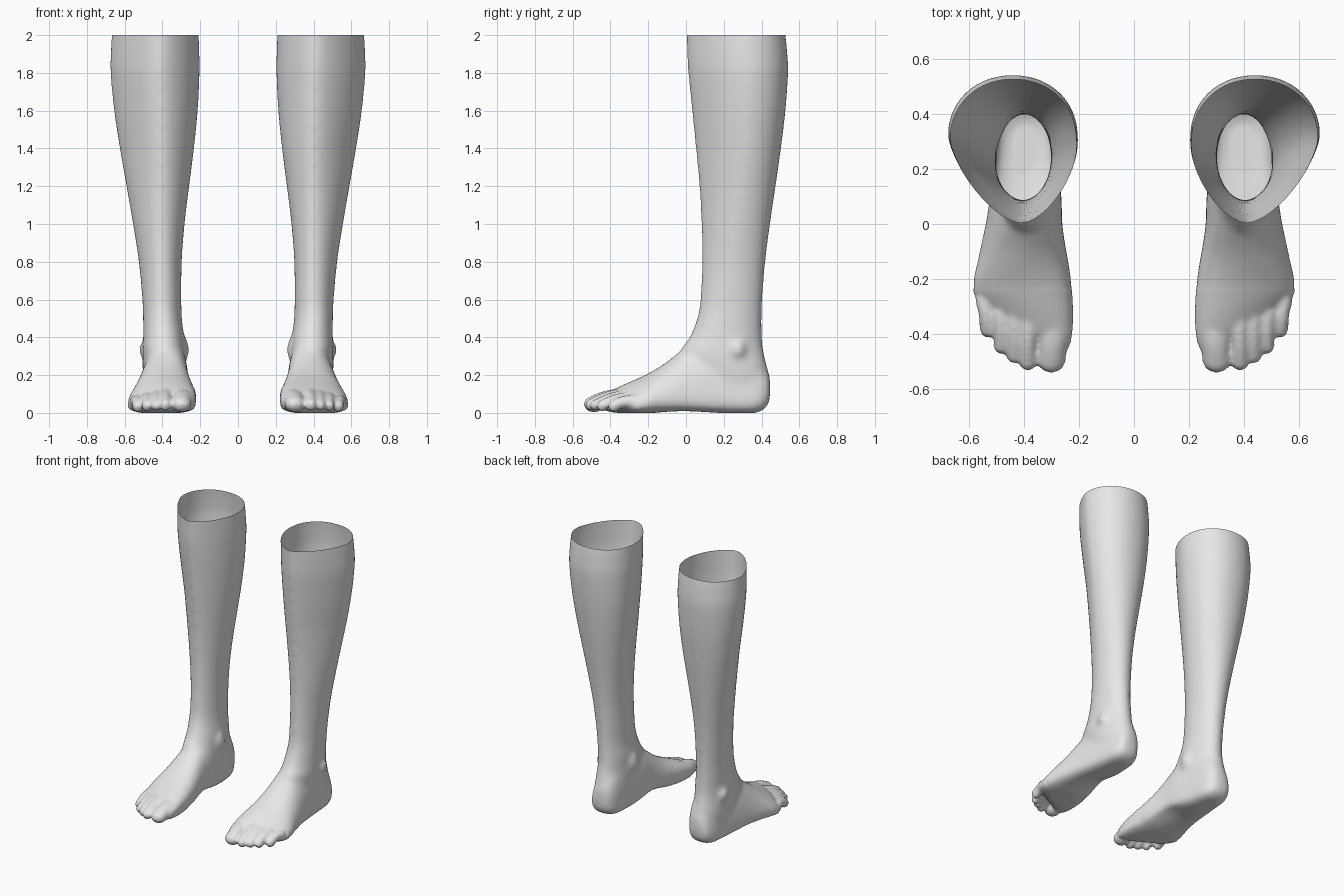
import bpy, bmesh, math
from mathutils import Matrix, Vector

if "Cube" in bpy.data.objects:
    bpy.data.objects.remove(bpy.data.objects["Cube"])

SEG = 40
bm = bmesh.new()


def smooth_rows(rows, steps=5):
    """Catmull-Rom interpolation between rows of numbers."""
    out = []
    for i in range(len(rows) - 1):
        a, b = rows[max(i - 1, 0)], rows[i]
        c, d = rows[i + 1], rows[min(i + 2, len(rows) - 1)]
        for k in range(steps):
            t = k / steps
            out.append([0.5 * (2 * q + (r - p) * t + (2 * p - 5 * q + 4 * r - s) * t * t
                               + (3 * q - p - 3 * r + s) * t ** 3)
                        for p, q, r, s in zip(a, b, c, d)])
    return out + [list(rows[-1])]


def loft(rings):
    """Closed skin over a list of point rings."""
    vs = [[bm.verts.new(p) for p in ring] for ring in rings]
    for a, b in zip(vs, vs[1:]):
        for i in range(SEG):
            j = (i + 1) % SEG
            bm.faces.new((a[i], a[j], b[j], b[i]))
    bm.faces.new(vs[0][::-1])
    bm.faces.new(vs[-1])


def power(v, e):
    return math.copysign(abs(v) ** e, v)


def ball(centre, radii):
    m = Matrix.Translation(centre) @ Matrix.Diagonal((*radii, 1))
    bmesh.ops.create_uvsphere(bm, u_segments=20, v_segments=12, radius=1, matrix=m)


def shin_ring(row):
    """Egg-shaped section, pointed at the shin bone."""
    z, x0, x1, y0, y1 = row
    k = min(max((z - 0.5) / 0.9, 0), 1)
    cx, hw = (x0 + x1) / 2, (x1 - x0) / 2
    yw = y0 + (0.5 + 0.08 * k) * (y1 - y0)
    ring = []
    for i in range(SEG):
        t = math.tau * i / SEG
        c, s = math.cos(t), math.sin(t)
        e = 1 + 0.27 * k if s < 0 else 1 - 0.04 * k
        x = cx + hw * power(c, e)
        y = yw + power(s, e) * ((y1 - yw) if s > 0 else (yw - y0))
        if s < 0:
            x += 0.03 * k * s
        ring.append((x, y, z))
    return ring


def foot_ring(row):
    """Flat-soled section with the ridge towards the big toe."""
    y, x0, x1, top, bot = row
    cx, hw = (x0 + x1) / 2, (x1 - x0) / 2
    zw = bot + min(0.36 * (top - bot), 0.075)
    skew = 0.55 * min(max((-0.15 - y) / 0.25, 0), 1)
    arch = 0.045 * math.exp(-((y - 0.0) / 0.14) ** 2)
    ring = []
    for i in range(SEG):
        t = math.tau * i / SEG
        c, s = math.cos(t), math.sin(t)
        if s >= 0:
            x = cx + hw * power(c, 0.95) - 0.035 * s * min(hw / 0.17, 1)
            z = zw + (top - zw) * power(s, 0.95)
        else:
            x = cx + hw * power(c, 0.75)
            z = zw + (zw - bot) * power(s, 0.6) + arch * max(0, 0.3 - c) * -s
        ring.append((x, y + skew * (x - 0.38), z))
    return ring


# shin and calf: z, inner x, outer x, front y, back y
shin = [(2.08, .215, .662, -.003, .515), (2.0, .209, .669, 0, .527), (1.9, .205, .675, .004, .537),
        (1.8, .204, .676, .01, .541), (1.6, .214, .657, .03, .527), (1.4, .234, .627, .05, .503),
        (1.2, .259, .592, .069, .475), (1.0, .283, .557, .08, .446), (.8, .298, .526, .083, .421),
        (.6, .300, .507, .075, .405), (.5, .297, .503, .058, .401), (.4, .285, .502, .018, .403),
        (.32, .282, .505, -.03, .413), (.22, .285, .505, .03, .435), (.12, .30, .49, .12, .437),
        (.05, .32, .47, .18, .42)]
loft([shin_ring(r) for r in smooth_rows(shin)])

# heel, arch and ball of the foot: y, inner x, outer x, top z, bottom z
foot = [(.447, .375, .425, .17, .10), (.43, .33, .465, .24, .035), (.37, .298, .492, .34, .0),
        (.25, .283, .505, .40, -.004), (.1, .266, .524, .40, .0), (0, .263, .54, .35, .004),
        (-.1, .248, .562, .272, .002), (-.2, .230, .581, .208, -.004), (-.3, .224, .588, .158, -.004),
        (-.37, .236, .57, .118, .003), (-.41, .262, .54, .085, .02)]
loft([foot_ring(r) for r in smooth_rows(foot)])

# toes: base point, tip point, base radius, tip radius
toes = [((.290, -.35, .080), (.300, -.487, .046), .060, .054),
        ((.382, -.36, .092), (.385, -.502, .042), .034, .031),
        ((.432, -.34, .086), (.434, -.478, .040), .032, .029),
        ((.482, -.32, .075), (.482, -.443, .038), .032, .029),
        ((.540, -.28, .058), (.530, -.382, .036), .036, .031)]
for base, tip, r0, r1 in toes:
    a, b = Vector(base), Vector(tip)
    for k in range(9):
        t = k / 8
        p = a.lerp(b, t)
        p.z += 0.012 * math.sin(math.pi * t)
        r = r0 + (r1 - r0) * t - 0.004 * math.sin(math.pi * t)
        ball(p, (r, r, r * (0.8 if r0 > .05 else 1.05)))

# ankle bones
ball((.490, .27, .335), (.036, .048, .052))
ball((.292, .20, .335), (.034, .055, .075))

# fuse the parts into one skin
bmesh.ops.recalc_face_normals(bm, faces=bm.faces)
mesh = bpy.data.meshes.new("legs")
bm.to_mesh(mesh)
bm.free()
legs = bpy.data.objects.new("legs", mesh)
bpy.context.collection.objects.link(legs)
remesh = legs.modifiers.new("fuse", 'REMESH')
remesh.mode = 'VOXEL'
remesh.voxel_size = 0.01
depsgraph = bpy.context.evaluated_depsgraph_get()
skin = bpy.data.meshes.new_from_object(legs.evaluated_get(depsgraph))
legs.modifiers.clear()

# soften the joins, more strongly behind the toes
bm = bmesh.new()
bm.from_mesh(skin)
axes = dict(use_axis_x=True, use_axis_y=True, use_axis_z=True)
for k in range(22):
    verts = [v for v in bm.verts if k < 3 or v.co.y > -0.24]
    bmesh.ops.smooth_vert(bm, verts=verts, factor=0.5, **axes)

# flat sole and open top
for v in bm.verts:
    v.co.z = max(v.co.z, 0)
bmesh.ops.bisect_plane(bm, geom=bm.verts[:] + bm.edges[:] + bm.faces[:], dist=1e-5,
                       plane_co=(0, 0, 2), plane_no=(0, 0, 1), clear_outer=True)
for f in bm.faces:
    f.smooth = True
bm.to_mesh(skin)
bm.free()
legs.data = skin

# pale grey skin, mirrored for the other leg
grey = bpy.data.materials.new("pale grey")
grey.diffuse_color = (0.8, 0.8, 0.8, 1)
grey.use_nodes = True
grey.node_tree.nodes["Principled BSDF"].inputs["Base Color"].default_value = grey.diffuse_color
skin.materials.clear()
skin.materials.append(grey)
legs.modifiers.new("other_leg", 'MIRROR').use_mirror_merge = False
